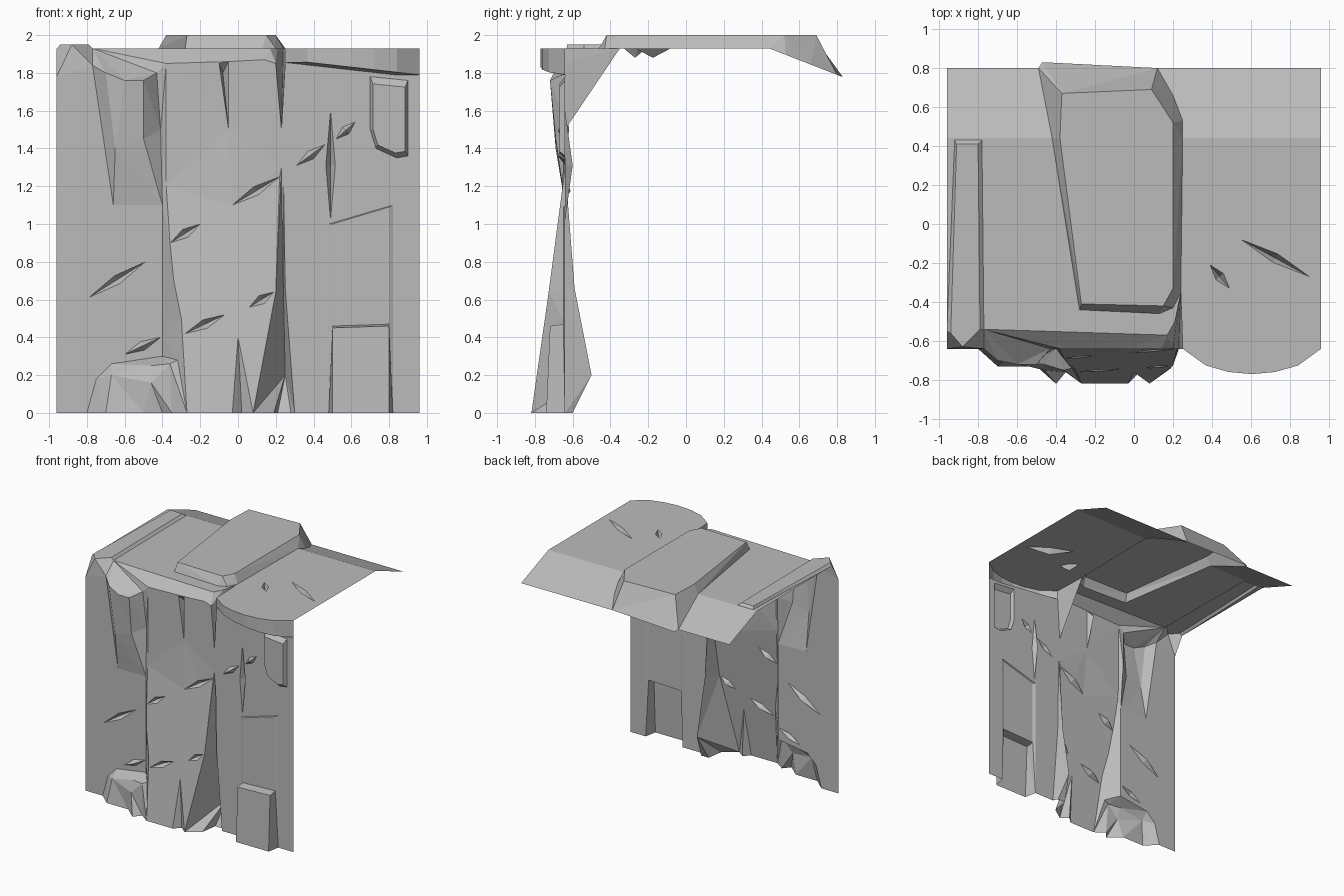
import bpy
from math import pi, sin
from mathutils import Vector
from mathutils.geometry import delaunay_2d_cdt

default_cube = bpy.data.objects.get("Cube")
if default_cube:
    bpy.data.objects.remove(default_cube, do_unlink=True)

stone = bpy.data.materials.new("grey stone")
stone.use_nodes = True
stone.diffuse_color = (.5, .5, .5, 1)
stone.node_tree.nodes["Principled BSDF"].inputs["Base Color"].default_value = stone.diffuse_color

# Main planes of the cliff
SIDE = .96
WALL = -.64
TOP = 1.93
RIDGE = 1.95
CROWN = 2
BACK = .8
FOLD = .44
COLUMN = WALL - .1
CLEFT = .24


class Sheet:
    """Faceted stone triangulated between seams; a rule gives depth where none is stated."""

    def __init__(self, rule, place):
        self.rule, self.place = rule, place
        self.points, self.edges = [], []

    def seam(self, *points, depth=None, closed=False):
        start, count = len(self.points), len(points)
        for u, v, *stated in points:
            if stated:
                d = stated[0]
            else:
                d = self.rule(u, v) if depth is None else depth
            self.points.append((u, v, d))
        for i in range(count if closed else count - 1):
            self.edges.append((start + i, start + (i + 1) % count))

    def chip(self, tail, tip, width=.05, inset=.04):
        """A slim diamond between two points, pushed in at its centre."""
        tail, tip = Vector(tail), Vector(tip)
        along = tip - tail
        side = Vector((-along.y, along.x)).normalized() * width / 2
        middle = (tail + tip) / 2
        self.seam(tail, middle - side, tip, middle + side, closed=True)
        self.seam((*middle, self.rule(*middle) + inset))

    def build(self, name):
        flat = [Vector((u, v)) for u, v, d in self.points]
        verts, _, faces, sources, _, _ = delaunay_2d_cdt(flat, self.edges, [], 1, .0005)
        coords = []
        for vert, source in zip(verts, sources):
            depth = self.points[min(source)][2] if source else self.rule(*vert)
            coords.append(self.place(*vert, depth))
        mesh = bpy.data.meshes.new(name)
        mesh.from_pydata(coords, [], faces)
        mesh.materials.append(stone)
        obj = bpy.data.objects.new(name, mesh)
        bpy.context.collection.objects.link(obj)


def wall_depth(x, z):
    """The middle panel swells forward toward its foot; the rest is flat."""
    swell = max(0, 1.25 - z) / 7 if -.39 < x < CLEFT else 0
    return WALL - swell


def top_depth(x, y):
    """The top is level and droops toward the back edge."""
    return TOP - max(0, y - FOLD) * .39


# Rounded lip that overhangs the wall on the right: x, y and progress along it
lip = []
for step in range(7):
    t = step / 6
    lip.append((.25 + (SIDE - .25) * t, WALL - .13 * max(0, sin(pi * t)) ** .6, t))

# Rim shared by wall and top, as (x, y, z)
rim = [(-SIDE, -.55, TOP), (-.94, -.56, RIDGE), (-.88, -.63, RIDGE), (-.79, -.54, RIDGE),
       (-.77, -.54, TOP), (.17, -.57, TOP), (.21, -.5, TOP), (CLEFT, -.35, TOP)]
rim += [(x, y, TOP) for x, y, t in lip]

# Cliff wall outline: foot from left to right, then back along the rim
wall = Sheet(wall_depth, lambda x, z, y: (x, y, z))
wall.seam((-SIDE, 0), (-.8, 0), (-.7, 0, -.73), (-.5, 0, -.73), (-.4, 0, -.82), (-.35, 0, -.76),
          (-.27, 0), (-.1, 0), (-.03, 0), (.02, 0, -.77), (.08, 0), (.19, 0, -.74),
          (.21, 0, -.6), (.28, 0, -.6), (.3, 0), (.48, 0), (.5, 0, COLUMN), (.8, 0, COLUMN),
          (.82, 0), (SIDE, 0), *[(x, z, y) for x, y, z in reversed(rim)],
          (-SIDE, 1.78), closed=True)

# Corner post bevel
wall.seam((-SIDE, 1.78), (-.88, RIDGE), (-.77, 1.84))

# Hanging flap at upper left
wall.seam((-.77, TOP), (-.77, 1.84), (-.7, 1.8, -.7), (-.6, 1.76, -.72), (-.5, 1.76, -.72),
          (-.43, 1.8), (-.38, 1.85))
wall.seam((-.77, 1.84), (-.66, 1.1), (-.4, 1.1))
wall.seam((-.7, 1.8), (-.65, 1.4, -.69), (-.66, 1.1))
wall.seam((-.65, 1.4), (-.5, 1.45, -.69))

# Left seam of the middle panel
wall.seam((-.43, 1.8), (-.41, 1.5, -.62), (-.4, 1.1), (-.4, .4))
wall.seam((-.38, 1.85), (-.38, 1.2), (-.34, .7), (-.3, .5), (-.27, 0))

# Bevel along the top of the middle panel, with a split in it
wall.seam((-.38, 1.85), (-.1, 1.85), (-.05, 1.5), (-.05, 1.86), (.14, 1.87), (.2, 1.85), (.23, 1.5))
wall.seam((-.1, 1.85), (-.08, 1.8, -.59), (-.05, 1.5))
wall.seam((.14, 1.87), (.17, TOP))

# Ridges at the foot of the middle panel
for x in (-.1, -.03, .02):
    wall.seam((x, 0), (0, .4))

# Deep cleft to the right of the panel
wall.seam((.23, 1.5), (.23, 1.3), (.2, .64), (.08, 0))
wall.seam((.23, 1.5), (.25, 1.3), (.25, .66), (.3, 0))
wall.seam((CLEFT, 1.3), (CLEFT, .66, -.59), (.25, .2, -.5), (.21, 0))
wall.seam((CLEFT, TOP), (.23, 1.5), (.25, 1.855), (.25, TOP))

# Underside of the lip and the wall just beneath it
wall.seam(*[(x, TOP - .06 - .08 * t, y) for x, y, t in lip])
wall.seam(*[(x, TOP - .075 - .08 * t) for x, y, t in lip])

# Right column with its ledge
wall.seam((.48, 0), (.48, 1), (.82, 1.1), (.82, 0))
wall.seam((.5, 0), (.5, .45), (.8, .46), (.8, 0), depth=COLUMN + .02)
wall.seam((.5, 1), (.5, .46), (.8, .47), (.8, 1.09), depth=WALL - .01)

# Bevelled block under the lip
block = [Vector(p) for p in ((.7, 1.78), (.7, 1.5), (.73, 1.4), (.84, 1.35), (.9, 1.36), (.9, 1.76))]
centre = sum(block, Vector((0, 0))) / len(block)
wall.seam(*block, closed=True)
wall.seam(*[p.lerp(centre, .15) for p in block], depth=WALL - .03, closed=True)

# Boulder at the left foot
wall.seam((-.8, 0), (-.75, .18), (-.67, .26), (-.4, .3), (-.32, .28, -.74))
wall.seam((-.7, 0), (-.67, .2, -.7), (-.46, .25, -.72), (-.36, .26, -.75))
wall.seam((-.4, 0), (-.46, .16, -.75), (-.46, .25))

# Sunken chips, then raised ones
for tail, tip in (((-.79, .61), (-.49, .8)), ((-.28, .42), (-.07, .52)), ((-.03, 1.1), (.22, 1.25)),
                  ((.06, .56), (.19, .64)), ((-.36, .9), (-.2, 1)), ((.49, 1.6), (.49, 1.02))):
    wall.chip(tail, tip)
for tail, tip in (((-.6, .31), (-.41, .4)), ((.31, 1.31), (.46, 1.42)), ((.52, 1.45), (.62, 1.54))):
    wall.chip(tail, tip, inset=-.04)
wall.build("cliff_wall")

# Cliff top outline: rim, then around the drooping back edge
top = Sheet(top_depth, lambda x, y, z: (x, y, z))
top.seam(*rim, (SIDE, FOLD), (SIDE, BACK), (.12, BACK), (-.47, .83), (-.49, BACK),
         (-SIDE, BACK), (-SIDE, FOLD), closed=True)

# Fold where the droop begins
top.seam((-SIDE, FOLD), (-.42, FOLD))
top.seam((.25, FOLD), (SIDE, FOLD))

# Raised slab: its foot, crown and back corners
top.seam((-.49, BACK), (-.42, FOLD), (-.28, -.44), (.13, -.46), (.2, -.43), (CLEFT, -.35),
         (.25, FOLD), (.25, .53), (.33, .58), (.2, .66), (.12, BACK))
top.seam((-.37, .67), (-.38, FOLD), (-.27, -.41), (.15, -.42), (.2, -.33), (.2, .52), (.09, .69),
         depth=CROWN, closed=True)
top.seam((-.37, .67), (-.47, .83))
top.seam((.09, .69), (.12, BACK))

# Raised strip along the left side
top.seam((-.94, -.56), (-.91, .41), (-.8, .41), (-.79, -.54), depth=RIDGE)
top.seam((-.77, -.54), (-.78, .43), (-.92, .43), (-SIDE, -.55))

# Chips in the top
top.chip((.9, -.27), (.55, -.08), inset=-.05)
top.chip((.39, -.21), (.49, -.33), inset=-.05)
top.build("cliff_top")
